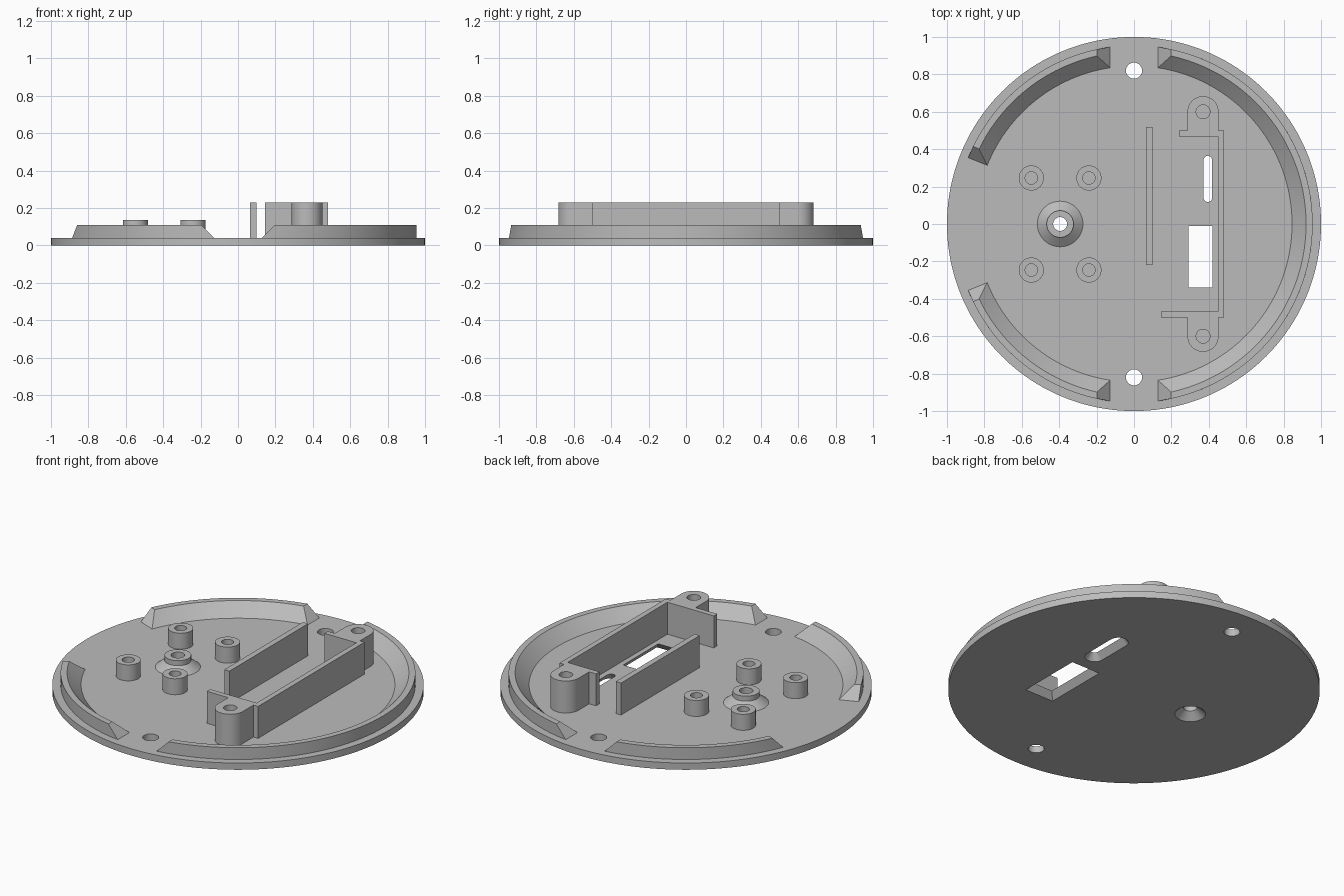
import bpy
import bmesh
from math import sin, cos, pi, asin, radians

FLOOR, RIM_TOP, WALL_TOP = 0.04, 0.11, 0.23

if "Cube" in bpy.data.objects:
    bpy.data.objects.remove(bpy.data.objects["Cube"], do_unlink=True)

grey = bpy.data.materials.new("plain grey")
grey.use_nodes = True
COLOUR = (0.5, 0.5, 0.5, 1)
grey.diffuse_color = COLOUR
grey.node_tree.nodes["Principled BSDF"].inputs["Base Color"].default_value = COLOUR


def finish(name, bm):
    bmesh.ops.recalc_face_normals(bm, faces=bm.faces)
    mesh = bpy.data.meshes.new(name)
    bm.to_mesh(mesh)
    bm.free()
    mesh.materials.append(grey)
    obj = bpy.data.objects.new(name, mesh)
    bpy.context.collection.objects.link(obj)
    return obj


def bridge(bm, a, b, closed=True):
    for i in range(len(a) if closed else len(a) - 1):
        j = (i + 1) % len(a)
        bm.faces.new((a[i], a[j], b[j], b[i]))


def prism(name, low, z0, z1, high=None):
    """Extruded outline, tapered when a second outline is given."""
    bm = bmesh.new()
    bottom = [bm.verts.new((x, y, z0)) for x, y in low]
    top = [bm.verts.new((x, y, z1)) for x, y in (high or low)]
    bridge(bm, bottom, top)
    bm.faces.new(bottom)
    bm.faces.new(top)
    return finish(name, bm)


def lathe(name, centre, profile, steps=48):
    """Closed profile of (radius, height) turned about an upright axis."""
    bm = bmesh.new()
    rings = [[bm.verts.new((centre[0] + r * cos(2 * pi * i / steps),
                            centre[1] + r * sin(2 * pi * i / steps), z))
              for i in range(steps)] for r, z in profile]
    for a, b in zip(rings, rings[1:] + rings[:1]):
        bridge(bm, a, b)
    return finish(name, bm)


def arc(cx, cy, r, start, end, steps=24):
    return [(cx + r * cos(radians(start + (end - start) * i / steps)),
             cy + r * sin(radians(start + (end - start) * i / steps)))
            for i in range(steps + 1)]


def circle(cx, cy, r, steps=48):
    return arc(cx, cy, r, 0, 360, steps)[:-1]


def slot(cx, cy, half, r):
    return arc(cx, cy + half, r, 0, 180) + arc(cx, cy - half, r, 180, 360)


def rectangle(x0, x1, y0, y1):
    return [(x0, y0), (x1, y0), (x1, y1), (x0, y1)]


def cut(obj, cutters):
    bpy.context.view_layer.objects.active = obj
    for cutter in cutters:
        cutter.hide_render = True
        mod = obj.modifiers.new("cut", 'BOOLEAN')
        mod.operation, mod.solver, mod.object = 'DIFFERENCE', 'EXACT', cutter
        bpy.ops.object.modifier_apply(modifier=mod.name)
        bpy.data.objects.remove(cutter, do_unlink=True)


def taper_cutter(outline, grow):
    """Opening that widens by `grow` towards the underside, run past both faces."""
    def at(z):
        return outline(grow * (FLOOR - z) / FLOOR)
    return prism("cutter", at(-0.01), -0.01, FLOOR + 0.01, at(FLOOR + 0.01))


parts = []

# Base plate with screw holes and chamfered openings
plate = prism("base_plate", circle(0, 0, 1, 160), 0, FLOOR)
HUB = (-0.395, 0)
cut(plate, [
    prism("cutter", circle(0, 0.82, 0.043), -0.1, 0.1),
    prism("cutter", circle(0, -0.82, 0.043), -0.1, 0.1),
    taper_cutter(lambda g: circle(*HUB, 0.037 + g), 0.046),
    taper_cutter(lambda g: slot(0.395, 0.241, 0.1, 0.023 + g), 0.03),
    taper_cutter(lambda g: rectangle(0.292 - g, 0.42 + g, -0.34 - g, -0.01 + g), 0.03),
])
parts.append(plate)

# Rim: sloped inner face, 45 degree ends
SECTION = [(0.955, FLOOR), (0.955, RIM_TOP), (0.92, RIM_TOP), (0.845, FLOOR)]


def gap_angle(r, z):
    return asin((0.128 if z == FLOOR else 0.198) / r)


def side_angle(r, z):
    return radians(158.2 if z == FLOOR else 154.2)


def rim(name, start, end, steps):
    bm = bmesh.new()
    rows = []
    for r, z in SECTION:
        a, b = start(r, z), end(r, z)
        angles = [a + (b - a) * i / steps for i in range(steps + 1)]
        rows.append([bm.verts.new((r * cos(t), r * sin(t), z)) for t in angles])
    for a, b in zip(rows, rows[1:] + rows[:1]):
        bridge(bm, a, b, closed=False)
    for i in (0, -1):
        bm.faces.new([row[i] for row in rows])
    parts.append(finish(name, bm))


rim("rim_left", lambda r, z: gap_angle(r, z) - pi / 2,
    lambda r, z: pi / 2 - gap_angle(r, z), 80)
rim("rim_back_right", lambda r, z: pi / 2 + gap_angle(r, z), side_angle, 32)
rim("rim_front_right", lambda r, z: -pi / 2 - gap_angle(r, z),
    lambda r, z: -side_angle(r, z), 32)

# Conical hub around the countersunk hole
parts.append(lathe("screw_hub", HUB, [(0.122, FLOOR), (0.072, 0.08), (0.072, 0.11),
                                      (0.037, 0.11), (0.037, FLOOR)]))

# Four hollow standoffs
for x in (-0.549, -0.241):
    for y in (-0.246, 0.246):
        parts.append(lathe("standoff", (x, y), [(0.067, FLOOR), (0.067, 0.135),
                                                (0.033, 0.135), (0.033, FLOOR)]))

# Straight wall
parts.append(prism("inner_wall", rectangle(0.064, 0.098, -0.22, 0.519), FLOOR, WALL_TOP))

# Bracket wall with a rounded screw tower at each end
TX, TY, TR = 0.369, 0.6, 0.083
outline = ([(0.482, -0.5), (0.482, 0.5), (TX + TR, 0.5)]
           + arc(TX, TY, TR, 0, 180)
           + [(TX - TR, 0.5), (0.241, 0.5), (0.241, 0.468), (0.45, 0.468),
              (0.45, -0.468), (0.145, -0.468), (0.145, -0.5), (TX - TR, -0.5)]
           + arc(TX, -TY, TR, 180, 360) + [(TX + TR, -0.5)])
bracket = prism("bracket_wall", outline, FLOOR, WALL_TOP)
cut(bracket, [prism("cutter", circle(TX, y, 0.037), 0, 0.3) for y in (-TY, TY)])
parts.append(bracket)

# Smooth curves, sharp edges
bpy.ops.object.select_all(action='DESELECT')
for part in parts:
    part.select_set(True)
bpy.context.view_layer.objects.active = plate
bpy.ops.object.shade_smooth_by_angle(angle=radians(30))
